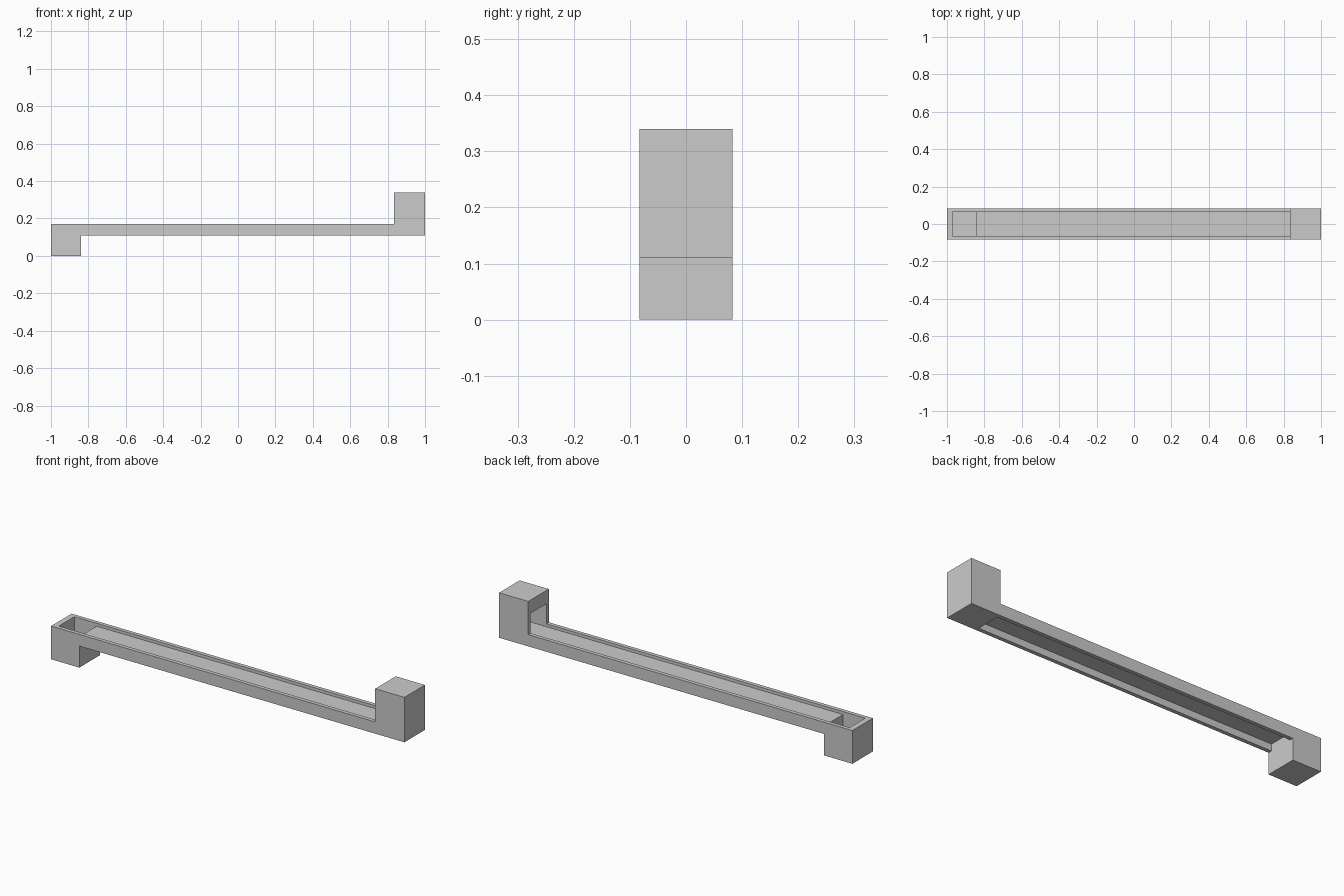
import bpy, bmesh

if "Cube" in bpy.data.objects:
    bpy.data.objects.remove(bpy.data.objects["Cube"])

HALF = 0.083      # half depth of the body
INNER = 0.063     # half depth of the channel


def extrude_profile(name, pts, half):
    """Solid from an x-z profile, extruded from y=-half to y=+half."""
    bm = bmesh.new()
    face = bm.faces.new([bm.verts.new((x, -half, z)) for x, z in pts])
    res = bmesh.ops.extrude_face_region(bm, geom=[face])
    verts = [g for g in res["geom"] if isinstance(g, bmesh.types.BMVert)]
    bmesh.ops.translate(bm, verts=verts, vec=(0, 2 * half, 0))
    bmesh.ops.recalc_face_normals(bm, faces=bm.faces[:])
    me = bpy.data.meshes.new(name)
    bm.to_mesh(me)
    bm.free()
    ob = bpy.data.objects.new(name, me)
    bpy.context.collection.objects.link(ob)
    return ob


# Z-shaped body: low box on the left, long beam, tall box on the right
body = extrude_profile("conveyor_body", [
    (-1, 0), (-0.84, 0), (-0.84, 0.11), (1, 0.11),
    (1, 0.34), (0.835, 0.34), (0.835, 0.17), (-1, 0.17)], HALF)

# Upper cut: bin in the left box, trench above the bed, mouth of the right box
upper = extrude_profile("upper_cutter", [
    (-0.97, 0.04), (-0.845, 0.04), (-0.845, 0.155), (0.97, 0.155),
    (0.97, 0.272), (-0.97, 0.272)], INNER)

# Lower cut: open slot below the bed
lower = extrude_profile("lower_cutter", [
    (-0.84, 0.05), (0.835, 0.05), (0.835, 0.145), (-0.84, 0.145)], INNER)

for cutter in (upper, lower):
    cutter.hide_render = True
    mod = body.modifiers.new(cutter.name, "BOOLEAN")
    mod.operation = "DIFFERENCE"
    mod.solver = "EXACT"
    mod.object = cutter

# Bake the cuts and drop the cutters
deps = bpy.context.evaluated_depsgraph_get()
mesh = bpy.data.meshes.new_from_object(body.evaluated_get(deps))
body.modifiers.clear()
body.data = mesh
for cutter in (upper, lower):
    bpy.data.objects.remove(cutter)
